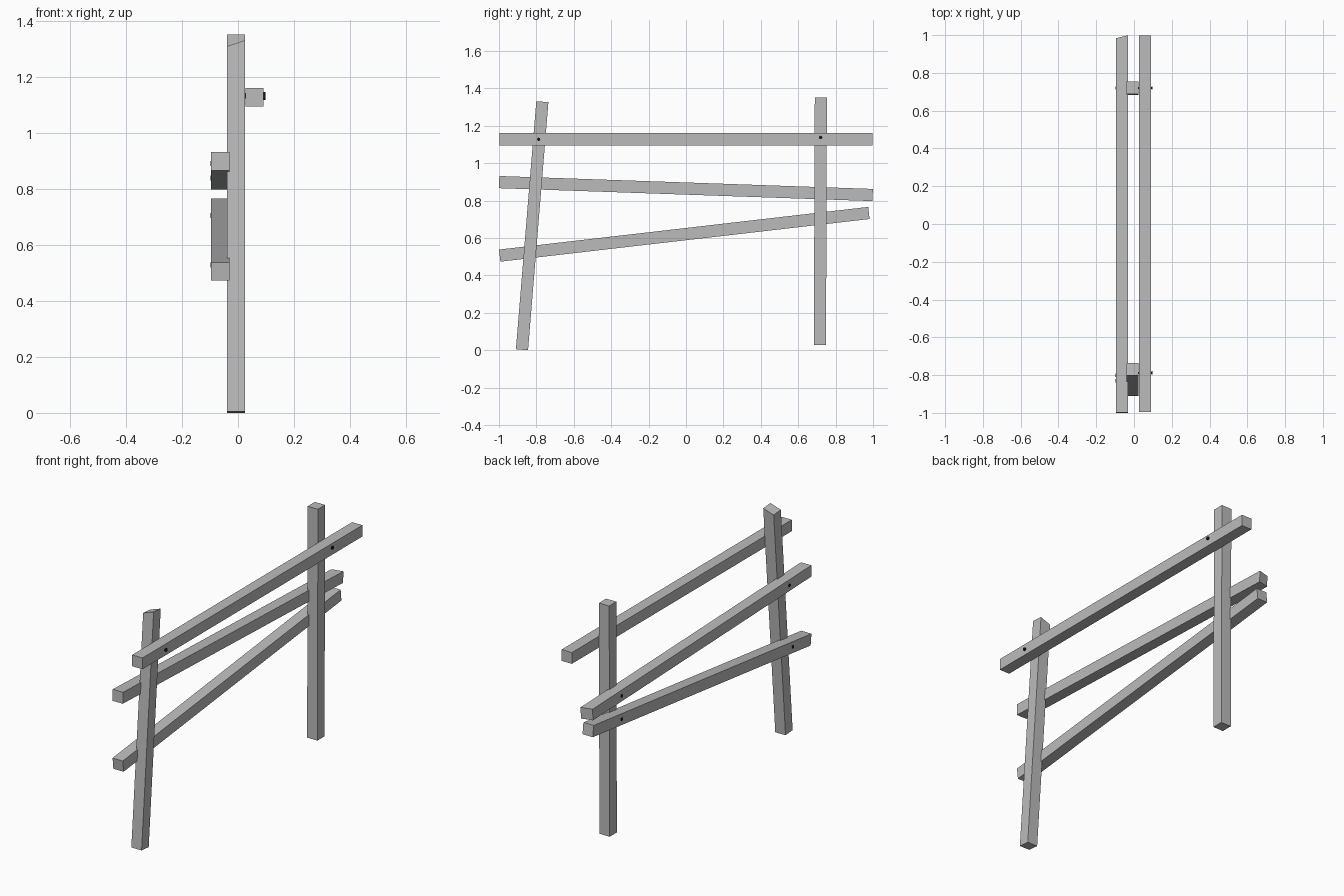
import bpy, bmesh, math
from mathutils import Vector, Matrix

if "Cube" in bpy.data.objects:
    bpy.data.objects.remove(bpy.data.objects["Cube"])


def material(name, v):
    m = bpy.data.materials.new(name)
    m.diffuse_color = (v, v, v, 1)
    m.use_nodes = True
    m.node_tree.nodes["Principled BSDF"].inputs["Base Color"].default_value = m.diffuse_color
    return m


wood = material("grey_wood", 0.5)
iron = material("dark_iron", 0.01)
T = 0.065  # timber thickness


def finish(bm, name, mat):
    bmesh.ops.recalc_face_normals(bm, faces=bm.faces)
    mesh = bpy.data.meshes.new(name)
    bm.to_mesh(mesh)
    bm.free()
    mesh.materials.append(mat)
    ob = bpy.data.objects.new(name, mesh)
    bpy.context.collection.objects.link(ob)


def beam(name, x, start, end, slant=0.0):
    """Square timber between two (y, z) points; slant shortens the -x side of its end."""
    a, b = Vector((x, *start)), Vector((x, *end))
    axis = (b - a).normalized()
    side = Vector((1, 0, 0)).cross(axis)
    bm = bmesh.new()
    bmesh.ops.create_cube(bm, size=1)
    for v in bm.verts:
        cx, cy, cz = v.co
        p = (a if cz < 0 else b) + side * cy * T + Vector((cx * T, 0, 0))
        if cz > 0 and cx < 0:
            p -= axis * slant
        v.co = p
    finish(bm, name, wood)


def nail(name, sign, y, z):
    """Round nail driven along x, its head just proud of the rail."""
    bm = bmesh.new()
    for r, x0, x1 in ((0.005, 0.01, 0.093), (0.009, 0.0915, 0.099)):
        m = Matrix.Translation((sign * (x0 + x1) / 2, y, z)) @ Matrix.Rotation(math.pi / 2, 4, 'Y')
        bmesh.ops.create_cone(bm, cap_ends=True, segments=12, radius1=r, radius2=r,
                              depth=x1 - x0, matrix=m)
    finish(bm, name, iron)


# Posts: the front one leans and has a sloped top
beam("front_post", -0.0075, (-0.877, 0.003), (-0.768, 1.329), 0.022)
beam("back_post", -0.0075, (0.716, 0.027), (0.721, 1.352))

# Rails: (name, x, start, end, end slant)
rails = (
    ("top_rail", 0.0585, (-0.996, 1.128), (0.997, 1.128), 0),
    ("middle_rail", -0.0635, (-0.999, 0.899), (0.998, 0.830), 0.016),
    ("lower_rail", -0.0635, (-0.996, 0.506), (0.978, 0.734), 0),
)
for name, x, s, e, slant in rails:
    beam(name, x, s, e, slant)

# Nails where rails cross posts
for i, (sign, y, z) in enumerate((
        (1, -0.788, 1.128), (1, 0.72, 1.138),
        (-1, -0.80, 0.892), (-1, 0.72, 0.84),
        (-1, -0.83, 0.528), (-1, 0.72, 0.705))):
    nail(f"nail_{i + 1}", sign, y, z)
